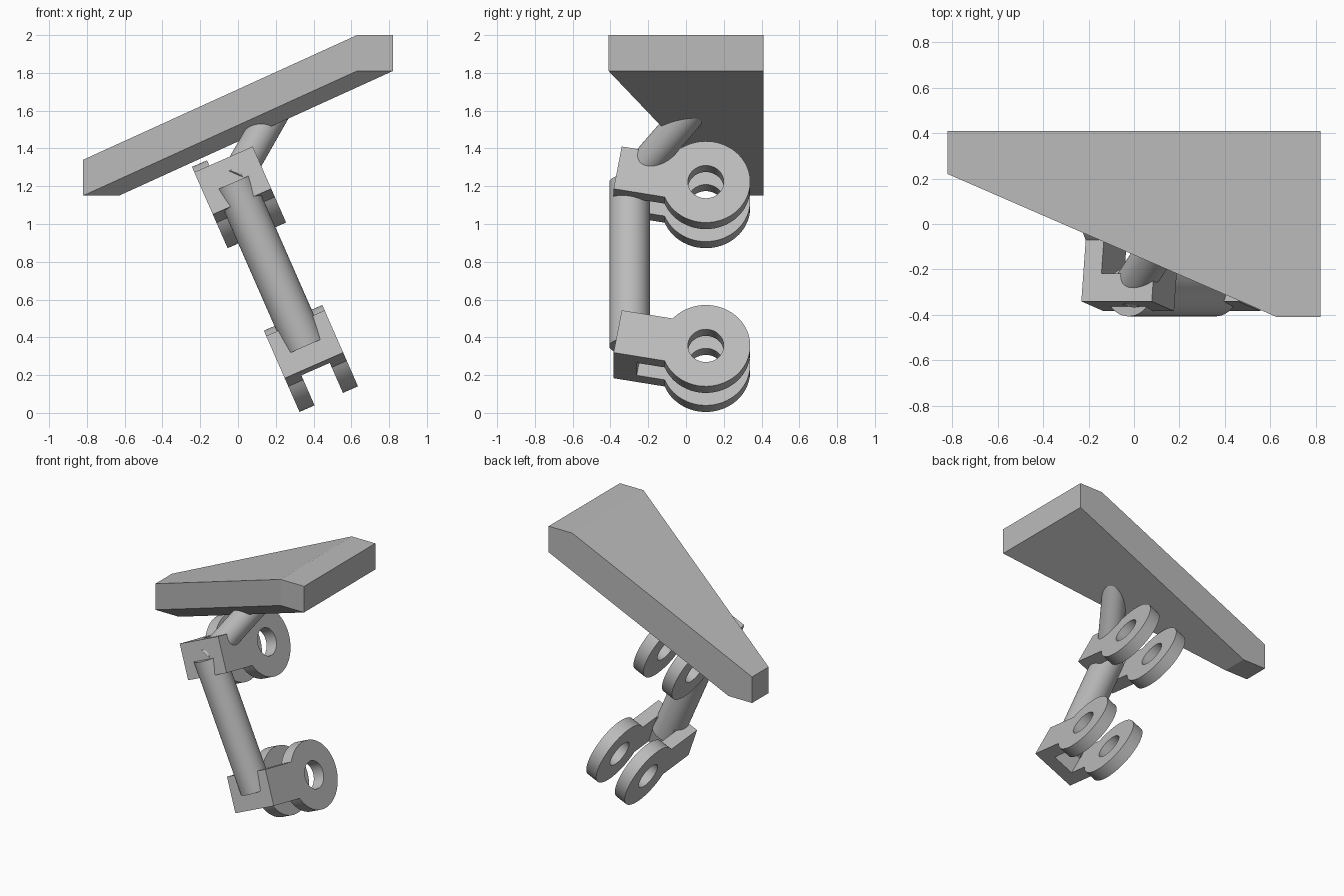
import bpy, bmesh
from math import sin, cos, asin, pi, radians
from mathutils import Matrix, Vector

if "Cube" in bpy.data.objects:
    bpy.data.objects.remove(bpy.data.objects["Cube"])


def material(name, value):
    mat = bpy.data.materials.new(name)
    mat.use_nodes = True
    color = (value, value, value, 1)
    mat.diffuse_color = color
    mat.node_tree.nodes["Principled BSDF"].inputs["Base Color"].default_value = color
    return mat


grey = material("plain grey", 0.5)


def add_object(name, mesh):
    obj = bpy.data.objects.new(name, mesh)
    bpy.context.collection.objects.link(obj)
    mesh.materials.clear()
    mesh.materials.append(grey)
    return obj


def mesh_from(bm, name):
    bmesh.ops.recalc_face_normals(bm, faces=bm.faces)
    mesh = bpy.data.meshes.new(name)
    bm.to_mesh(mesh)
    bm.free()
    return mesh


def smooth(obj):
    bpy.ops.object.select_all(action='DESELECT')
    obj.select_set(True)
    bpy.context.view_layer.objects.active = obj
    bpy.ops.object.shade_smooth_by_angle(angle=radians(20))


def rod(name, start, end, radius):
    axis = end - start
    bm = bmesh.new()
    bmesh.ops.create_cone(bm, cap_ends=True, segments=48, radius1=radius,
                          radius2=radius, depth=axis.length)
    bm.transform(Matrix.Translation((start + end) / 2)
                 @ axis.to_track_quat('Z', 'Y').to_matrix().to_4x4())
    smooth(add_object(name, mesh_from(bm, name)))


# Leg frame: leaning sideways, with the forks pitched about their pin axis
lean, pitch = radians(23.7), radians(10)
across = Vector((cos(lean), 0, sin(lean)))
along = Vector((-sin(lean), 0, cos(lean)))
back = Vector((0, 1, 0))
arm_dir = -back * cos(pitch) + along * sin(pitch)
arm_up = back * sin(pitch) + along * cos(pitch)
frame = Matrix((arm_dir, arm_up, -across)).transposed().to_4x4()

EYE, HOLE, HALF_H, ARM, WIDTH = 0.235, 0.095, 0.124, 0.474, 0.338


def fork_profile():
    """Eye with a pin hole and a straight arm, as a filled curve."""
    a = asin(HALF_H / EYE)
    n = 56
    angles = [a + (2 * pi - 2 * a) * i / n for i in range(n + 1)]
    outer = [(EYE * cos(t), EYE * sin(t)) for t in angles]
    outer += [(ARM, -HALF_H), (ARM, HALF_H)]
    inner = [(HOLE * cos(2 * pi * i / 40), HOLE * sin(2 * pi * i / 40)) for i in range(40)]
    curve = bpy.data.curves.new("fork_profile", 'CURVE')
    curve.dimensions = '2D'
    curve.fill_mode = 'BOTH'
    curve.extrude = WIDTH / 2
    for points in (outer, inner):
        spline = curve.splines.new('POLY')
        spline.points.add(len(points) - 1)
        for p, (x, y) in zip(spline.points, points):
            p.co = (x, y, 0, 1)
        spline.use_cyclic_u = True
    holder = bpy.data.objects.new("fork_profile", curve)
    bpy.context.collection.objects.link(holder)
    bpy.context.view_layer.update()
    bm = bmesh.new()
    bm.from_mesh(bpy.data.meshes.new_from_object(
        holder.evaluated_get(bpy.context.evaluated_depsgraph_get())))
    bpy.data.objects.remove(holder)
    bmesh.ops.remove_doubles(bm, verts=bm.verts, dist=0.0001)
    return bm


def fork(name, pin):
    place = Matrix.Translation(pin) @ frame
    obj = add_object(name, mesh_from(fork_profile(), name))
    # slot that splits the eye into two prongs
    bm = bmesh.new()
    bmesh.ops.create_cube(bm, size=1, matrix=Matrix.Translation((0, 0, 0))
                          @ Matrix.Diagonal((0.7, 0.6, 0.164, 1)))
    slot = add_object(name + "_slot", mesh_from(bm, name + "_slot"))
    cut = obj.modifiers.new("slot", 'BOOLEAN')
    cut.operation, cut.object, cut.solver = 'DIFFERENCE', slot, 'EXACT'
    bpy.context.view_layer.update()
    result = bpy.data.meshes.new_from_object(
        obj.evaluated_get(bpy.context.evaluated_depsgraph_get()))
    obj.modifiers.clear()
    obj.data = result
    bpy.data.objects.remove(slot)
    obj.data.transform(place)
    smooth(obj)
    return pin + arm_dir * 0.41


# Two forks joined by the leg rod
low_pin = Vector((0.386, 0.105, 0.288))
low_joint = fork("lower_fork", low_pin)
high_joint = fork("upper_fork", low_pin + along * 0.947)
rod("leg_rod", low_joint, high_joint, 0.1075)

# Top plate: hull of three small cubes at the corners of a triangle
corners = [Vector(c) for c in ((-0.725, 0.315, 1.245), (0.725, -0.315, 1.905),
                               (0.725, 0.315, 1.905))]
bm = bmesh.new()
for c in corners:
    bmesh.ops.create_cube(bm, size=0.19, matrix=Matrix.Translation(c))
bmesh.ops.delete(bm, geom=bm.faces[:], context='FACES_ONLY')
hull = bmesh.ops.convex_hull(bm, input=bm.verts)
inside = [v for v in bm.verts if not v.link_faces]
bmesh.ops.delete(bm, geom=inside, context='VERTS')
bmesh.ops.delete(bm, geom=[e for e in bm.edges if not e.link_faces], context='EDGES')
bmesh.ops.dissolve_limit(bm, angle_limit=0.01, verts=bm.verts, edges=bm.edges)
plate = add_object("top_plate", mesh_from(bm, "top_plate"))
smooth(plate)

# Brace from the upper fork to the middle of the plate
rod("brace_rod", high_joint, sum(corners, Vector()) / 3, 0.085)
